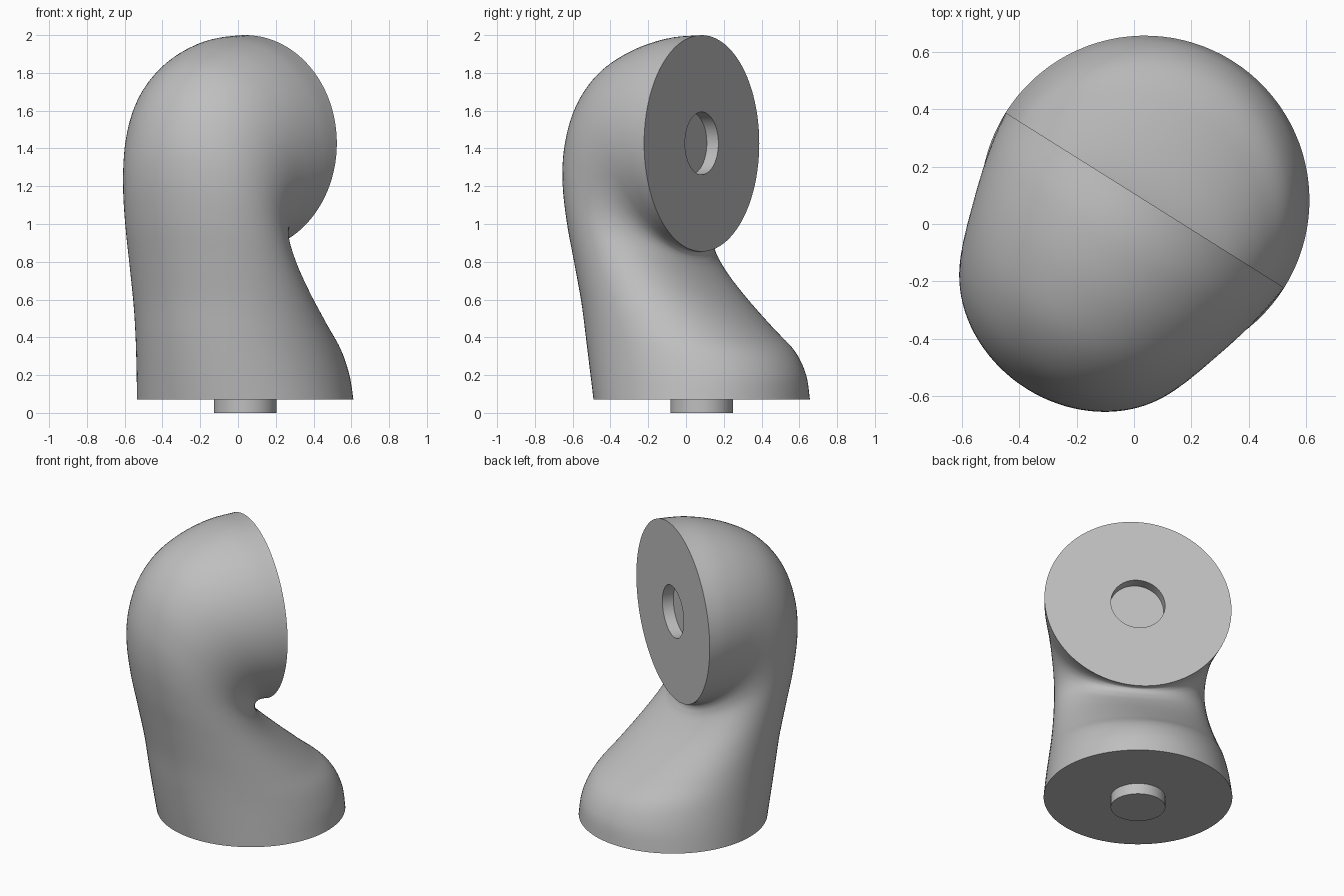
import bpy, bmesh, math
from mathutils import Vector

cube = bpy.data.objects.get("Cube")
if cube:
    bpy.data.objects.remove(cube, do_unlink=True)

# One plain grey for everything
grey = bpy.data.materials.new("plain_grey")
grey.use_nodes = True
colour = (0.52, 0.52, 0.52, 1)
grey.diffuse_color = colour
grey.node_tree.nodes["Principled BSDF"].inputs["Base Color"].default_value = colour

CENTRE = Vector((0.038, 0.083, 0))
FACING = Vector((0.532, 0.847, 0))      # horizontal direction of the end face
SIDE = Vector((0.847, -0.532, 0))
UP = Vector((0, 0, 1))
RADIUS, PLUG, DEPTH = 0.573, 0.166, 0.072
SEGMENTS, STEPS = 96, 6

# Elbow stations: inner (s, z), outer (s, z), half width
STATIONS = [
    (0.573, 0.072, -0.573, 0.072, 0.573),
    (0.555, 0.20, -0.60, 0.22, 0.557),
    (0.49, 0.32, -0.63, 0.40, 0.535),
    (0.36, 0.43, -0.66, 0.60, 0.51),
    (0.21, 0.56, -0.705, 0.82, 0.485),
    (0.09, 0.67, -0.75, 1.04, 0.467),
    (0.01, 0.755, -0.775, 1.26, 0.458),
    (-0.02, 0.80, -0.76, 1.46, 0.463),
    (-0.03, 0.825, -0.69, 1.66, 0.48),
    (-0.03, 0.84, -0.56, 1.82, 0.505),
    (-0.025, 0.85, -0.38, 1.925, 0.535),
    (-0.01, 0.854, -0.18, 1.985, 0.56),
    (0, 0.854, 0, 2.0, 0.573),
]


def spline(a, b, c, d, t):
    """Catmull-Rom blend of four stations."""
    return [0.5 * (2 * q + (r - p) * t + (2 * p - 5 * q + 4 * r - s) * t * t
                   + (3 * q - p - 3 * r + s) * t ** 3)
            for p, q, r, s in zip(a, b, c, d)]


def smooth_stations():
    last = len(STATIONS) - 1
    for i in range(last):
        quad = [STATIONS[min(max(i + k, 0), last)] for k in (-1, 0, 1, 2)]
        for j in range(STEPS):
            yield spline(*quad, j / STEPS)
    yield STATIONS[-1]


def ring(bm, middle, axis, width):
    """Ellipse of vertices spanned by axis and the side direction."""
    turn = [2 * math.pi * k / SEGMENTS for k in range(SEGMENTS)]
    return [bm.verts.new(middle + axis * math.cos(a) + SIDE * (width * math.sin(a)))
            for a in turn]


def skin(name, build):
    """Join successive rings, cap both ends and make the object."""
    bm = bmesh.new()
    rings = build(bm)
    for low, high in zip(rings, rings[1:]):
        for k in range(SEGMENTS):
            n = (k + 1) % SEGMENTS
            bm.faces.new((low[k], low[n], high[n], high[k]))
    bm.faces.new(rings[0])
    bm.faces.new(rings[-1])
    bmesh.ops.recalc_face_normals(bm, faces=bm.faces)
    mesh = bpy.data.meshes.new(name)
    bm.to_mesh(mesh)
    bm.free()
    mesh.materials.append(grey)
    obj = bpy.data.objects.new(name, mesh)
    bpy.context.collection.objects.link(obj)
    bpy.ops.object.select_all(action="DESELECT")
    obj.select_set(True)
    bpy.context.view_layer.objects.active = obj
    bpy.ops.object.shade_smooth_by_angle(angle=math.radians(35))
    return obj


# Curved body with a round socket in its end face
def elbow(bm):
    rings = []
    for si, zi, so, zo, width in smooth_stations():
        inner = CENTRE + FACING * si + UP * zi
        outer = CENTRE + FACING * so + UP * zo
        rings.append(ring(bm, (inner + outer) / 2, (inner - outer) / 2, width))
    end = CENTRE + UP * (2 - RADIUS)
    for depth in (0, DEPTH):
        rings.append(ring(bm, end - FACING * depth, -UP * PLUG, PLUG))
    return rings


# Short round peg under the base
def peg(bm):
    return [ring(bm, CENTRE + UP * z, FACING * PLUG, PLUG) for z in (0, DEPTH)]


skin("elbow_body", elbow)
skin("base_peg", peg)
